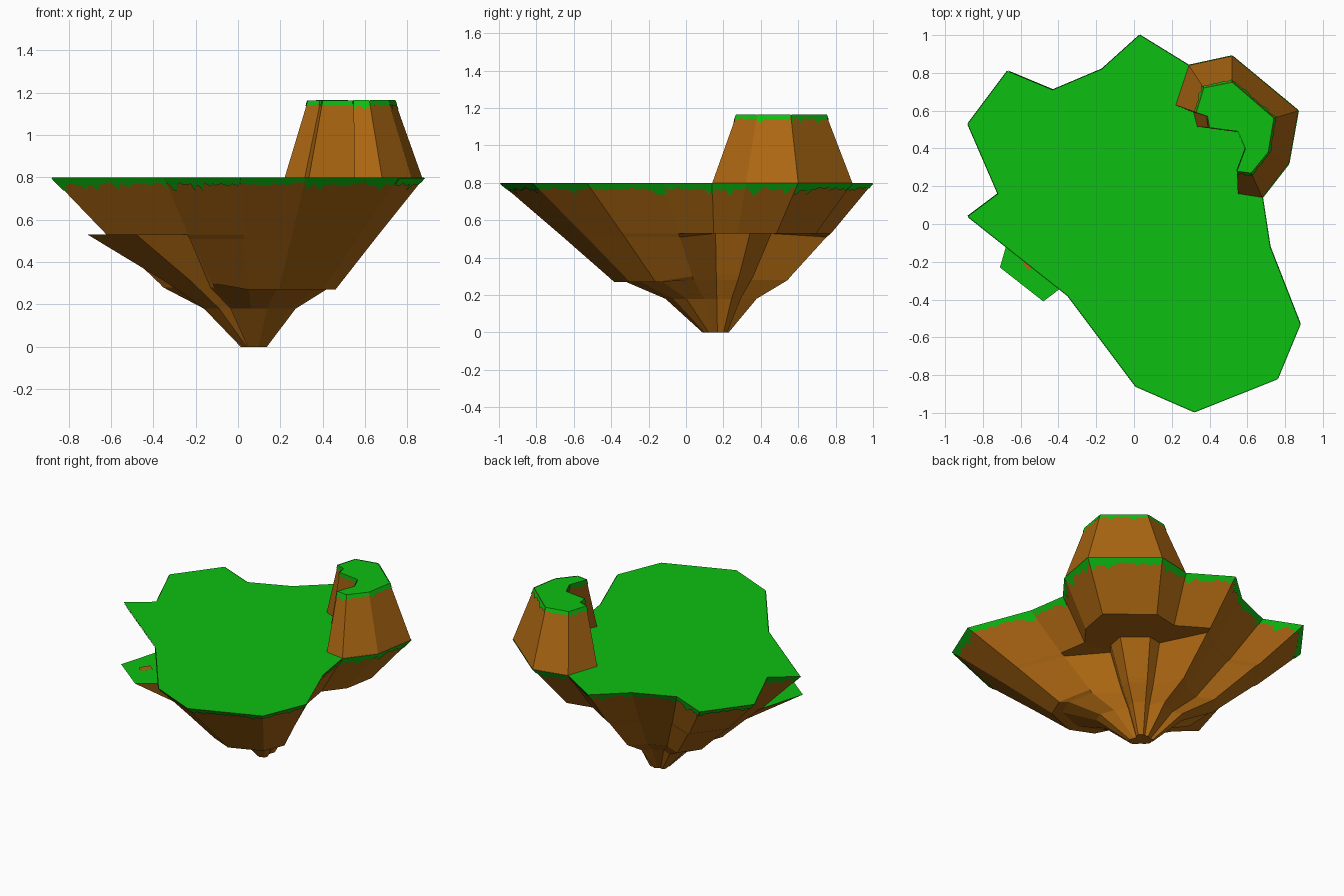
import bpy, bmesh, random
from mathutils import Vector

if "Cube" in bpy.data.objects:
    bpy.data.objects.remove(bpy.data.objects["Cube"])

random.seed(4)


def material(name, rgb):
    m = bpy.data.materials.new(name)
    m.diffuse_color = (*rgb, 1)
    m.use_nodes = True
    m.node_tree.nodes["Principled BSDF"].inputs["Base Color"].default_value = m.diffuse_color
    return m


GRASS = material("grass green", (0.004, 0.52, 0.006))
EARTH = material("earth brown", (0.41, 0.135, 0.006))


def finish(bm, name):
    me = bpy.data.meshes.new(name)
    bm.to_mesh(me)
    bm.free()
    me.materials.append(EARTH)
    me.materials.append(GRASS)
    ob = bpy.data.objects.new(name, me)
    bpy.context.collection.objects.link(ob)
    return ob


def loft(name, rings):
    """Solid through a list of rings, top first; the top cap is grass."""
    bm = bmesh.new()
    vs = [[bm.verts.new(p) for p in r] for r in rings]
    n = len(vs[0])
    for a, b in zip(vs, vs[1:]):
        for i in range(n):
            j = (i + 1) % n
            bm.faces.new((a[i], b[i], b[j], a[j]))
    top = bm.faces.new(vs[0])
    bm.faces.new(vs[-1][::-1])
    top.material_index = 1
    bmesh.ops.triangulate(bm, faces=[f for f in bm.faces if len(f.verts) > 4])
    return finish(bm, name)


def drips(name, top, low, depth):
    """Thin jagged grass fringe hanging over the rim of a wall."""
    bm = bmesh.new()
    n = len(top)
    for i in range(n):
        a, b = Vector(top[i]), Vector(top[(i + 1) % n])
        c, d = Vector(low[i]), Vector(low[(i + 1) % n])
        out = (b - a).cross(a - c).normalized() * 0.004
        steps = max(2, int((b - a).length / 0.022))
        prev = None
        for k in range(steps + 1):
            t = k / steps
            p, q = a.lerp(b, t), c.lerp(d, t)
            h = depth * random.choice((0.55, 0.7, 0.8, 0.9, 1.0, 1.5))
            e = p.lerp(q, h / (p.z - q.z))
            cur = (bm.verts.new(p + out), bm.verts.new(e + out))
            if prev:
                f = bm.faces.new((prev[0], prev[1], cur[1], cur[0]))
                f.material_index = 1
            prev = cur
    return finish(bm, name)


TIP = (0.08, 0.17)


def shrink(p, s, z):
    return (TIP[0] + (p[0] - TIP[0]) * s, TIP[1] + (p[1] - TIP[1]) * s, z)


# Island: plan outline drawn in towards the tip, with lobes stepping in
outline = [(.03, 1), (-.17, .82), (-.43, .71), (-.67, .81), (-.88, .53), (-.72, .16),
           (-.88, .04), (-.35, -.38), (.01, -.86), (.32, -.995), (.76, -.82), (.88, -.53),
           (.72, -.12), (.68, .14), (.82, .32), (.87, .60), (.52, .89), (.29, .84)]
plain = [(1, .8), (.73, .53), (.70, .51), (.47, .30), (.45, .28), (.25, .18), (.07, 0)]
front = [(1, .8), (.73, .53), (.71, .51), (.475, .27), (.42, .27), (.24, .18), (.07, 0)]
bulge = [(1, .8), (.73, .53), (.40, .53), (.27, .31), (.25, .28), (.17, .18), (.07, 0)]
profile = [bulge if i >= 13 else front if 8 <= i <= 11 else plain for i in range(18)]
rings = [[shrink(p, *profile[i][k]) for i, p in enumerate(outline)] for k in range(7)]
loft("island", rings)
drips("island_grass_fringe", rings[0], rings[1], 0.04)

# Low ledge on the left front
ledge = [(-.71, -.23), (-.48, -.41), (-.23, -.22), (-.62, .08)]
loft("ledge", [[shrink(p, s, z) for p in ledge]
               for s, z in ((1, .53), (.54, .31), (.30, .18), (.07, 0))])

# Bare earth patch on the ledge
bm = bmesh.new()
bm.faces.new([bm.verts.new((x, y, .534)) for x, y in
              ((-.59, -.21), (-.56, -.245), (-.545, -.235), (-.50, -.19), (-.55, -.15))])
finish(bm, "earth_patch")

# Crescent-shaped hill
hill_top = [(.33, .59), (.39, .57), (.40, .51), (.55, .49), (.59, .40), (.545, .28),
            (.62, .27), (.71, .38), (.74, .56), (.52, .75), (.37, .72)]
hill_base = [(.22, .63), (.315, .59), (.335, .515), (.56, .485), (.64, .34), (.55, .16),
             (.68, .14), (.82, .32), (.87, .60), (.52, .89), (.29, .84)]
top = [(x, y, 1.163) for x, y in hill_top]
base = [(x, y, .798) for x, y in hill_base]
loft("hill", [top, base])
drips("hill_grass_fringe", top, base, 0.03)
